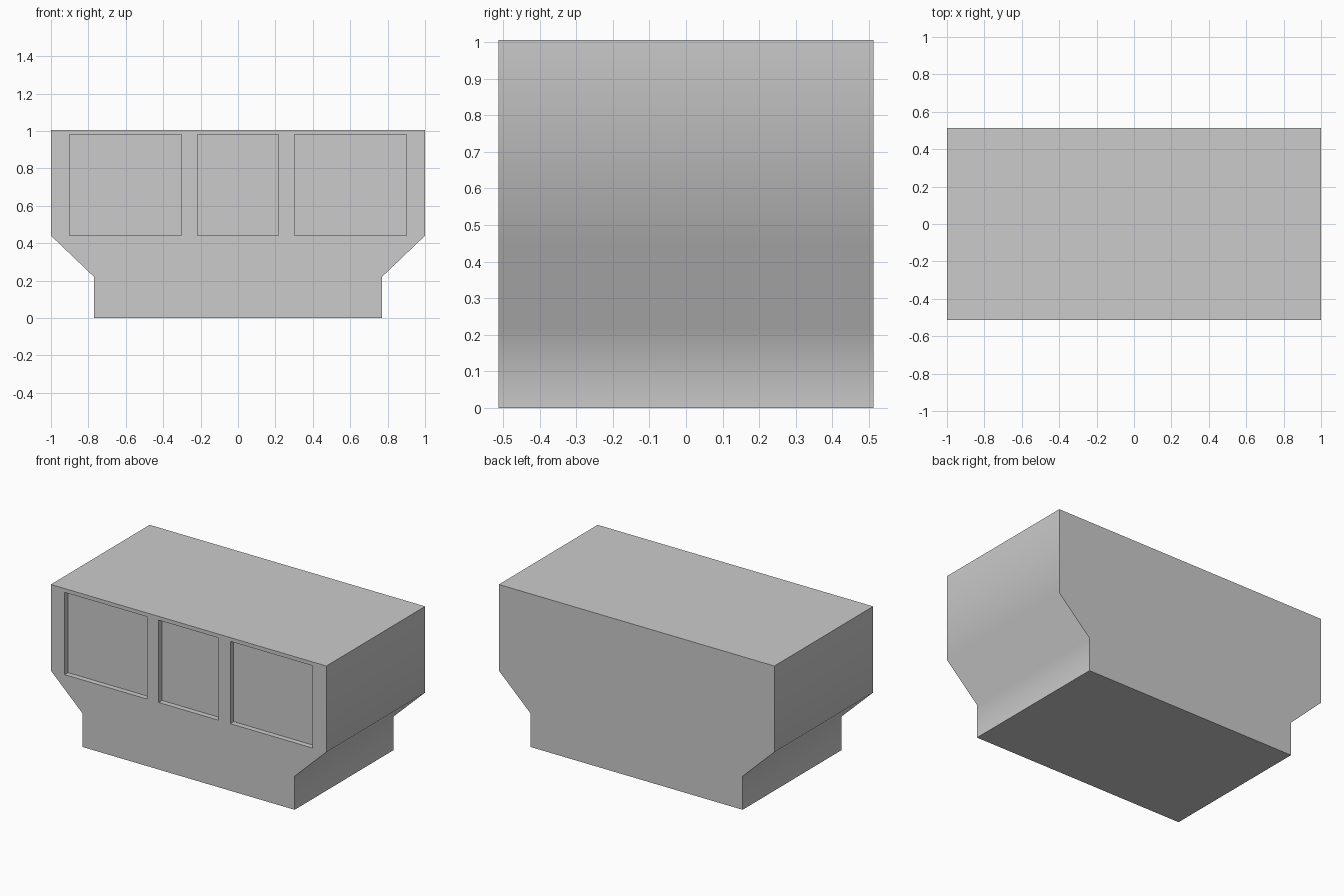
import bpy, bmesh, math

if "Cube" in bpy.data.objects:
    bpy.data.objects.remove(bpy.data.objects["Cube"])

HALF_DEPTH = 0.512
RECESS = 0.035


def prism(name, profile, y0, y1):
    """Extrude an x-z profile along y."""
    bm = bmesh.new()
    face = bm.faces.new([bm.verts.new((x, y0, z)) for x, z in profile])
    ext = bmesh.ops.extrude_face_region(bm, geom=[face])
    verts = [v for v in ext["geom"] if isinstance(v, bmesh.types.BMVert)]
    bmesh.ops.translate(bm, verts=verts, vec=(0, y1 - y0, 0))
    bmesh.ops.recalc_face_normals(bm, faces=bm.faces[:])
    mesh = bpy.data.meshes.new(name)
    bm.to_mesh(mesh)
    bm.free()
    obj = bpy.data.objects.new(name, mesh)
    bpy.context.collection.objects.link(obj)
    return obj


# Main body: narrow base flaring out to a wide upper box
right_side = [(0.77, 0), (0.77, 0.22), (1.0, 0.44), (1.0, 1.005)]
outline = right_side + [(-x, z) for x, z in reversed(right_side)]
body = prism("counter_body", outline, -HALF_DEPTH, HALF_DEPTH)
bpy.context.view_layer.objects.active = body
body.select_set(True)

# Three shallow recessed panels on the front
for x0, x1 in [(-0.9, -0.303), (-0.217, 0.217), (0.303, 0.9)]:
    cutter = prism("panel_cutter", [(x0, 0.44), (x1, 0.44), (x1, 0.98), (x0, 0.98)],
                   -HALF_DEPTH - 0.1, -HALF_DEPTH + RECESS)
    cutter.hide_render = True
    mod = body.modifiers.new("panel_recess", 'BOOLEAN')
    mod.operation = 'DIFFERENCE'
    mod.solver = 'EXACT'
    mod.object = cutter
    bpy.ops.object.modifier_apply(modifier=mod.name)
    bpy.data.objects.remove(cutter, do_unlink=True)

# Soft shading across the flared ends, crisp corners elsewhere
bpy.ops.object.shade_smooth_by_angle(angle=math.radians(60))
